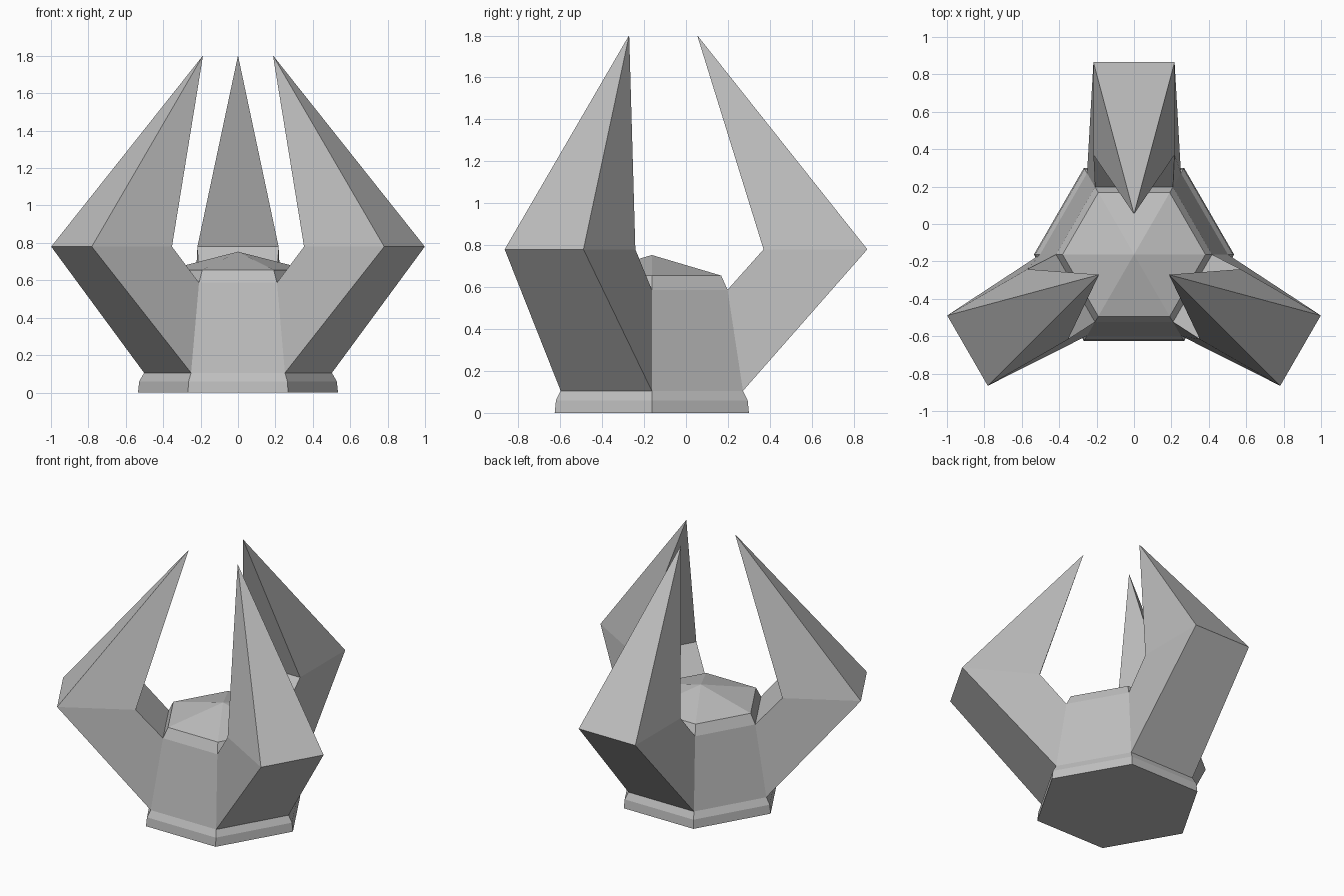
import bpy, bmesh
from math import sin, cos, radians
from mathutils import Vector, Matrix

default = bpy.data.objects.get("Cube")
if default:
    bpy.data.objects.remove(default, do_unlink=True)

STONE = 0.52
stone = bpy.data.materials.new("grey stone")
stone.use_nodes = True
stone.diffuse_color = (STONE, STONE, STONE, 1)
stone.node_tree.nodes["Principled BSDF"].inputs["Base Color"].default_value = (STONE, STONE, STONE, 1)

CENTRE = Vector((0, -0.163, 0))      # axis of the three-fold symmetry
FOOT = (0.502, 0.105)                # radius and height where the claws start
SHOULDER = (0.417, 0.587)            # radius and height where the claws end


def make_object(name, bm, turn=0):
    bmesh.ops.recalc_face_normals(bm, faces=bm.faces)
    bm.transform(Matrix.Translation(CENTRE) @ Matrix.Rotation(radians(turn), 4, "Z"))
    mesh = bpy.data.meshes.new(name)
    bm.to_mesh(mesh)
    bm.free()
    mesh.materials.append(stone)
    obj = bpy.data.objects.new(name, mesh)
    bpy.context.collection.objects.link(obj)


def hex_ring(bm, radius, z):
    return [bm.verts.new((radius * cos(radians(60 * i)), radius * sin(radians(60 * i)), z))
            for i in range(6)]


def bridge(bm, low, high, sides):
    n = len(low)
    for i in sides:
        j = (i + 1) % n
        bm.faces.new((low[i], low[j], high[j], high[i]))


# Six-sided body: plinth, tapered wall, bevelled rim and shallow pointed roof
bm = bmesh.new()
profile = [(0.535, 0), (0.528, 0.06), FOOT, SHOULDER, (0.382, 0.655)]
rings = [hex_ring(bm, r, z) for r, z in profile]
bm.faces.new(rings[0][::-1])
for level, (low, high) in enumerate(zip(rings, rings[1:])):
    # The wall is left open on the three sides that grow into claws
    bridge(bm, low, high, (0, 2, 4) if level == 2 else range(6))
peak = bm.verts.new((0, 0, 0.753))
for i in range(6):
    bm.faces.new((rings[-1][i], rings[-1][(i + 1) % 6], peak))
make_object("body", bm)


# Claw: flares out from one wall panel to a knee, then tapers in to a point
def make_claw(name, turn):
    bm = bmesh.new()

    def section(outer, inner):
        corners = [(-outer[0], *outer[1:]), outer, inner, (-inner[0], *inner[1:])]
        return [bm.verts.new(c) for c in corners]

    def wall_corner(radius, z):
        return (radius / 2, radius * cos(radians(30)), z)

    root = section(wall_corner(*FOOT), wall_corner(*SHOULDER))
    knee = section((0.217, 1.028, 0.78), (0.217, 0.533, 0.78))
    bridge(bm, root, knee, range(4))
    tip = bm.verts.new((0, 0.216, 1.802))
    for i in range(4):
        bm.faces.new((knee[i], knee[(i + 1) % 4], tip))
    make_object(name, bm, turn)


for name, turn in (("back_claw", 0), ("right_claw", 120), ("left_claw", 240)):
    make_claw(name, turn)
